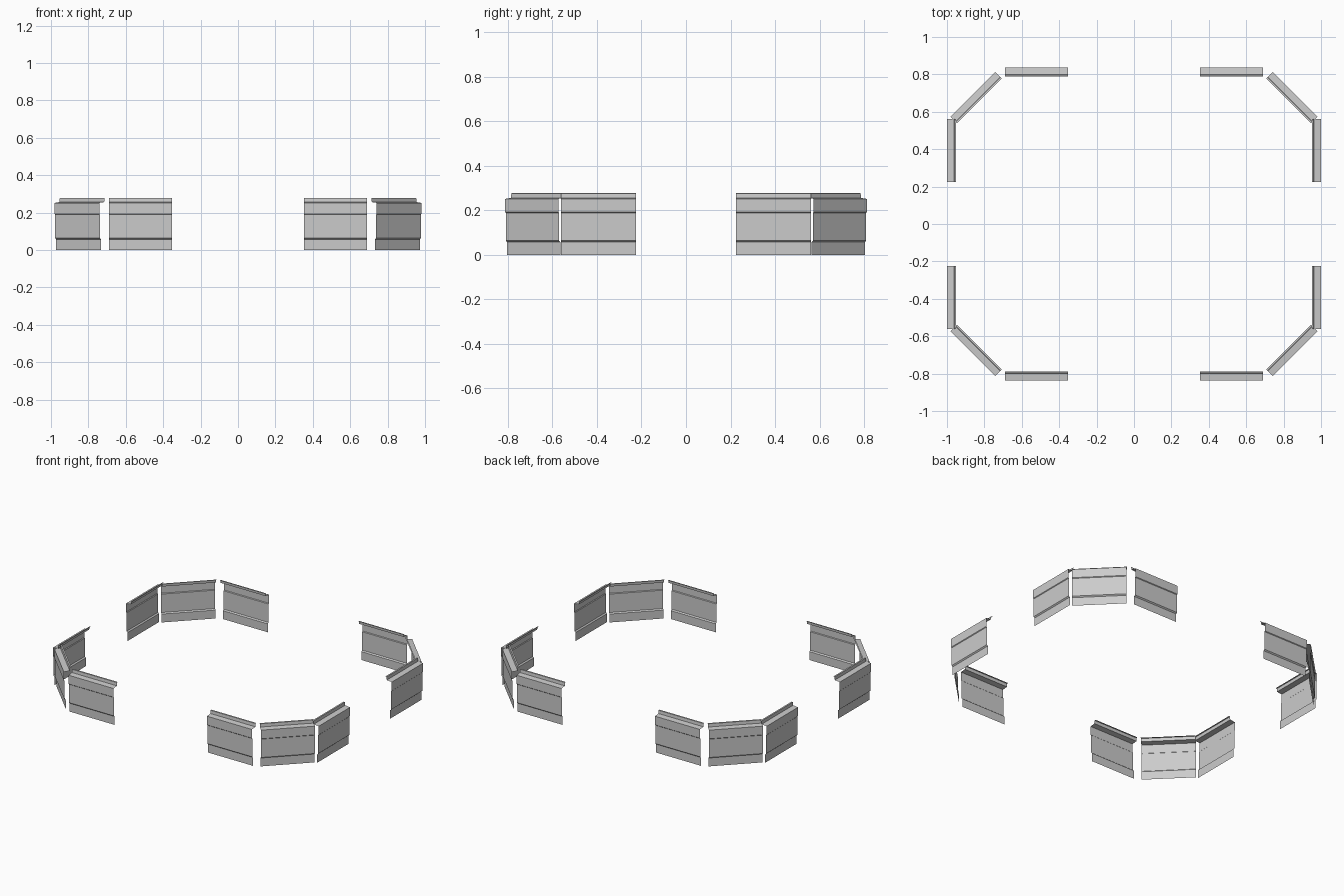
import bpy, bmesh, math
from mathutils import Matrix

if "Cube" in bpy.data.objects:
    bpy.data.objects.remove(bpy.data.objects["Cube"])

WIDTH = 0.338
# sheet cross-section: (distance inward from outer face, height)
PROFILE = [(0.012, 0), (0.012, 0.057), (0.004, 0.064), (0.004, 0.189),
           (0.0, 0.193), (0.0, 0.252), (0.037, 0.256), (0.039, 0.277), (0.048, 0.278)]


def panel(name, x, y, angle):
    """Folded sheet panel; x, y is the middle of its outer face, angle turns it about z."""
    bm = bmesh.new()
    left = [bm.verts.new((-WIDTH / 2, d, z)) for d, z in PROFILE]
    right = [bm.verts.new((WIDTH / 2, d, z)) for d, z in PROFILE]
    for i in range(len(PROFILE) - 1):
        bm.faces.new((left[i], right[i], right[i + 1], left[i + 1]))
    mesh = bpy.data.meshes.new(name)
    bm.to_mesh(mesh)
    bm.free()
    ob = bpy.data.objects.new(name, mesh)
    ob.matrix_world = Matrix.Translation((x, y, 0)) @ Matrix.Rotation(angle, 4, 'Z')
    bpy.context.collection.objects.link(ob)


# three panels in each of the four corners of the ring
for sx, side in ((-1, "left"), (1, "right")):
    for sy, end in ((-1, "front"), (1, "back")):
        tag = f"{end}_{side}"
        panel("end_panel_" + tag, sx * 0.521, sy * 0.836, 0 if sy < 0 else math.pi)
        panel("side_panel_" + tag, sx * 1.0, sy * 0.393, sx * math.pi / 2)
        panel("corner_panel_" + tag, sx * 0.861, sy * 0.693,
              math.atan2(sy, sx) + math.pi / 2)
